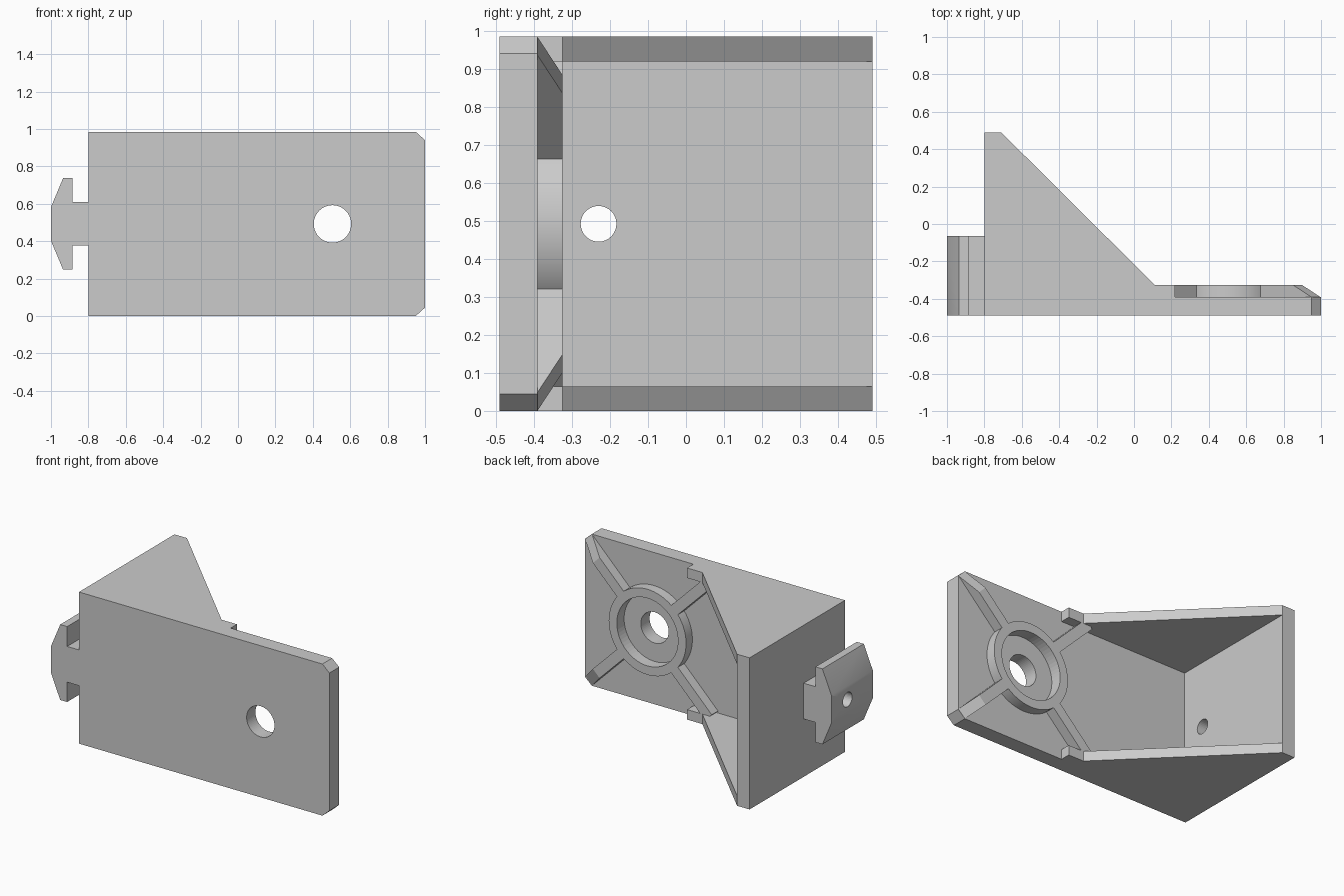
import bpy, bmesh, math
from mathutils import Matrix, Vector

cube = bpy.data.objects.get("Cube")
if cube:
    bpy.data.objects.remove(cube, do_unlink=True)

GREY = (0.6, 0.6, 0.6, 1)
grey = bpy.data.materials.new("light_grey")
grey.use_nodes = True
grey.diffuse_color = GREY
grey.node_tree.nodes["Principled BSDF"].inputs["Base Color"].default_value = GREY

# Main dimensions
HEIGHT, MID = 0.985, 0.4925
FRONT, BACK, WEB, RIB_TOP = -0.49, 0.49, -0.39, -0.325
OUTER, INNER, GUSSET = -0.8, -0.71, 0.065
HOLE_X = 0.505


def prism(name, points, depth):
    """Extrude a closed outline, given as 3D points, along a depth vector."""
    bm = bmesh.new()
    face = bm.faces.new([bm.verts.new(p) for p in points])
    new = bmesh.ops.extrude_face_region(bm, geom=[face])["geom"]
    verts = [v for v in new if isinstance(v, bmesh.types.BMVert)]
    bmesh.ops.translate(bm, verts=verts, vec=Vector(depth))
    bmesh.ops.recalc_face_normals(bm, faces=bm.faces)
    mesh = bpy.data.meshes.new(name)
    bm.to_mesh(mesh)
    bm.free()
    mesh.materials.append(grey)
    obj = bpy.data.objects.new(name, mesh)
    bpy.context.collection.objects.link(obj)
    return obj


def along_y(name, outline, y0, y1):
    return prism(name, [(x, y0, z) for x, z in outline], (0, y1 - y0, 0))


def along_z(name, outline, z0, z1):
    return prism(name, [(x, y, z0) for x, y in outline], (0, 0, z1 - z0))


def circle(cx, cy, radius, count=64):
    steps = [math.tau * i / count for i in range(count)]
    return [(cx + radius * math.cos(a), cy + radius * math.sin(a)) for a in steps]


def cut(target, cutter):
    mod = target.modifiers.new("cut_" + cutter.name, 'BOOLEAN')
    mod.operation, mod.solver, mod.object = 'DIFFERENCE', 'EXACT', cutter
    cutter.hide_render = True
    cutter.hide_set(True)
    cutter.display_type = 'WIRE'


def smooth(obj):
    bpy.ops.object.select_all(action='DESELECT')
    obj.select_set(True)
    bpy.context.view_layer.objects.active = obj
    bpy.ops.object.shade_smooth_by_angle(angle=math.radians(30))


# Front plate with two clipped corners, and the side plate behind it
clip = 0.05
front_plate = along_y("front_plate", [
    (OUTER, 0), (1 - clip, 0), (1, clip - 0.005), (1, HEIGHT - clip + 0.005),
    (1 - clip, HEIGHT), (OUTER, HEIGHT)], FRONT, WEB)
side_plate = along_z("side_plate", [
    (OUTER, WEB), (INNER, WEB), (INNER, BACK), (OUTER, BACK)], 0, HEIGHT)

# Triangular gussets, each ending in a short tab
for name, z in (("lower_gusset", 0), ("upper_gusset", HEIGHT - GUSSET)):
    along_z(name, [(INNER, WEB), (0.22, WEB), (0.22, RIB_TOP),
                   (0.11, RIB_TOP), (INNER, BACK)], z, z + GUSSET)

# Raised ring around the bolt hole
ring = along_y("bolt_ring", circle(HOLE_X, MID, 0.278), WEB, RIB_TOP)

# Diagonal ribs: the outer pair slopes down to the clipped corners
for side in ("left", "right"):
    for level in ("lower", "upper"):
        sx = 1 if side == "left" else -1
        sz = 1 if level == "upper" else -1
        low, high = (0.66, 0.52) if sx > 0 else (0.62, 0.62)
        rib = prism(f"{level}_{side}_rib", [
            (0.25, WEB, -0.034), (low, WEB, -0.034),
            (high, RIB_TOP, -0.034), (0.25, RIB_TOP, -0.034)], (0, 0, 0.068))
        angle = math.atan2(sz, sx)
        rib.matrix_world = (Matrix.Translation((HOLE_X, 0, MID))
                            @ Matrix.Rotation(-angle, 4, 'Y'))
        recess = bpy.data.objects.get("recess_cutter") or along_y(
            "recess_cutter", circle(HOLE_X, MID, 0.22), -0.4, -0.2)
        cut(rib, recess)

# T-shaped rail on the outside of the side plate
rail_half = [(OUTER, 0.116), (-0.885, 0.116), (-0.885, 0.245),
             (-0.935, 0.245), (-1, 0.09)]
rail = along_y("mounting_rail",
               [(x, MID + h) for x, h in rail_half]
               + [(x, MID - h) for x, h in reversed(rail_half)], FRONT, -0.065)

# Bolt hole, ring recess and pin hole
bolt = along_y("bolt_hole_cutter", circle(HOLE_X, MID, 0.1), -0.6, -0.2)
pin = prism("pin_hole_cutter",
            [(-1.1, y, z) for y, z in circle(-0.23, MID, 0.047, 32)], (0.6, 0, 0))
cut(ring, recess)
cut(front_plate, recess)
cut(front_plate, bolt)
for part in (side_plate, rail):
    cut(part, pin)
for part in (front_plate, ring, side_plate, rail, bolt, recess, pin):
    smooth(part)
